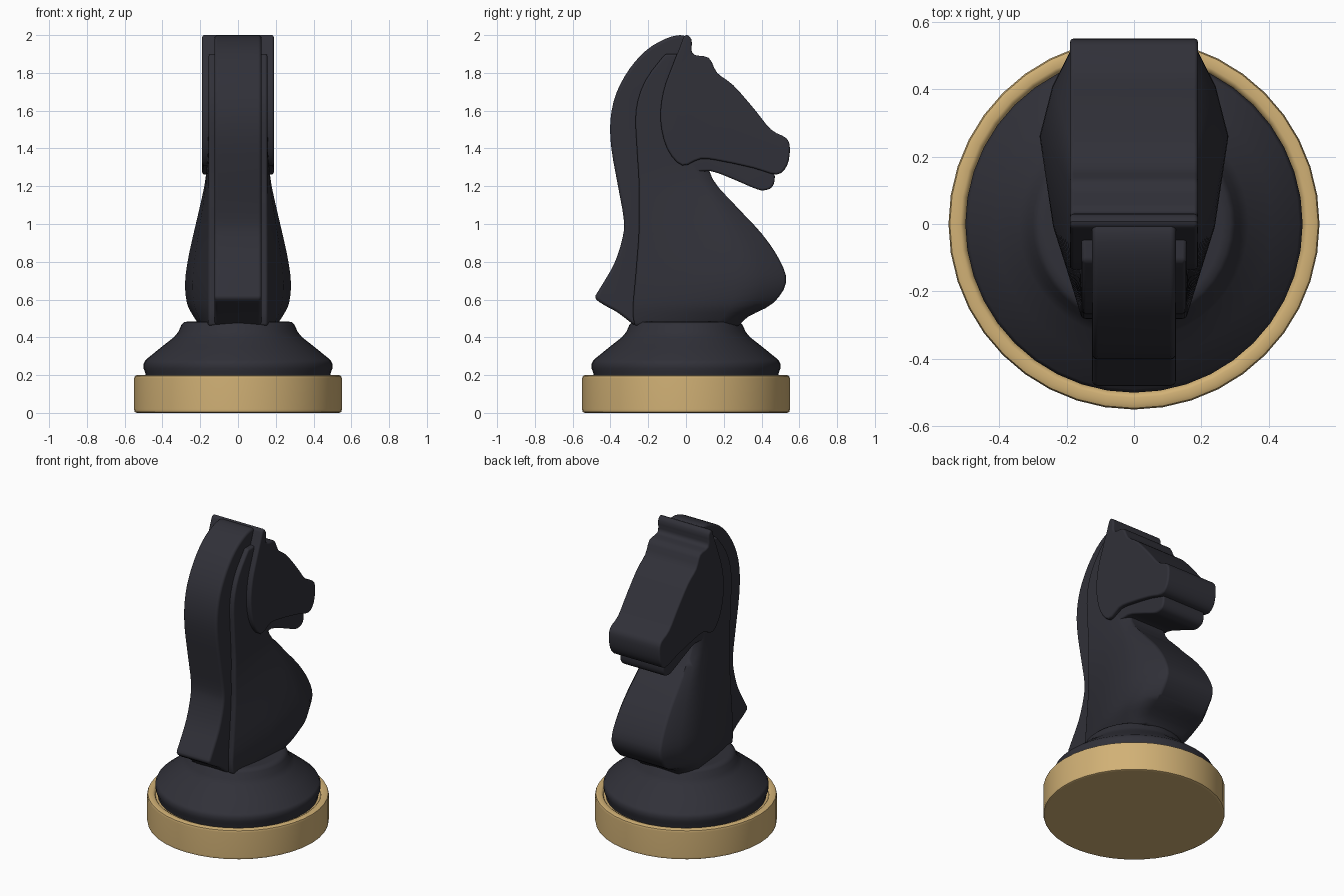
import bpy, bmesh, math

if "Cube" in bpy.data.objects:
    bpy.data.objects.remove(bpy.data.objects["Cube"])


def material(name, rgb):
    m = bpy.data.materials.new(name)
    m.diffuse_color = (*rgb, 1)
    m.use_nodes = True
    m.node_tree.nodes["Principled BSDF"].inputs["Base Color"].default_value = m.diffuse_color
    return m


black = material("charcoal_black", (0.03, 0.03, 0.04))
gold = material("warm_gold", (0.64, 0.44, 0.18))


def spline(pts, steps=3, closed=False):
    """Catmull-Rom curve through points of any dimension."""
    n, out = len(pts), []
    get = (lambda i: pts[i % n]) if closed else (lambda i: pts[max(0, min(n - 1, i))])
    for i in range(n if closed else n - 1):
        a, b, c, d = (get(i + k) for k in (-1, 0, 1, 2))
        for s in range(steps):
            t = s / steps
            out.append(tuple(0.5 * (2 * q + (r - p) * t + (2 * p - 5 * q + 4 * r - u) * t * t
                                    + (3 * q - p - 3 * r + u) * t ** 3)
                             for p, q, r, u in zip(a, b, c, d)))
    if not closed:
        out.append(tuple(pts[-1]))
    return out


def finish(bm, name, mat, bevel=0.0):
    bmesh.ops.recalc_face_normals(bm, faces=bm.faces[:])
    if bevel:
        sharp = [e for e in bm.edges if e.is_manifold and e.calc_face_angle(0) > math.radians(50)]
        bmesh.ops.bevel(bm, geom=sharp, offset=bevel, segments=3, profile=0.5,
                        affect='EDGES', clamp_overlap=False)
    mesh = bpy.data.meshes.new(name)
    bm.to_mesh(mesh)
    bm.free()
    mesh.materials.append(mat)
    ob = bpy.data.objects.new(name, mesh)
    bpy.context.collection.objects.link(ob)
    bpy.ops.object.select_all(action='DESELECT')
    ob.select_set(True)
    bpy.context.view_layer.objects.active = ob
    bpy.ops.object.shade_smooth_by_angle(angle=math.radians(40))
    ob.modifiers.new("weighted_normals", 'WEIGHTED_NORMAL').keep_sharp = True
    return ob


def loft(rings, name, mat, bevel=0.0):
    """Skin equal-length closed rings and cap both ends."""
    bm = bmesh.new()
    vs = [[bm.verts.new(p) for p in r] for r in rings]
    n = len(vs[0])
    for a, b in zip(vs, vs[1:]):
        for i in range(n):
            j = (i + 1) % n
            bm.faces.new((a[i], a[j], b[j], b[i]))
    bm.faces.new(vs[0][::-1])
    bm.faces.new(vs[-1])
    return finish(bm, name, mat, bevel)


def lathe(profile, name, mat, sides=40):
    loft([[(r * math.cos(math.tau * i / sides), r * math.sin(math.tau * i / sides), z)
           for i in range(sides)] for r, z in profile], name, mat)


def slab(profile, half, name, bevel):
    """Side profile in (y, z) extruded symmetrically along x."""
    loft([[(x, y, z) for y, z in profile] for x in (-half, half)], name, black, bevel)


# Gold foot with a small raised rim
lathe([(0.535, 0), (0.547, 0.006), (0.55, 0.02), (0.55, 0.183), (0.546, 0.195), (0.535, 0.2),
       (0.515, 0.2), (0.505, 0.195), (0.5, 0.185)], "foot_disc", gold)

# Flared pedestal
lathe([(0.485, 0.18), (0.492, 0.215), (0.5, 0.235), (0.5, 0.26), (0.49, 0.28), (0.41, 0.345),
       (0.34, 0.4), (0.315, 0.43), (0.3, 0.465), (0.285, 0.48), (0.26, 0.485)], "pedestal", black)

# Neck and chest: z, back y, widest y, front y, back / widest / front half-widths
stations = [
    (0.46, -0.27, 0.15, 0.28, 0.155, 0.20, 0.13),
    (0.51, -0.28, 0.20, 0.33, 0.155, 0.235, 0.155),
    (0.58, -0.28, 0.24, 0.46, 0.155, 0.27, 0.175),
    (0.69, -0.27, 0.26, 0.53, 0.155, 0.28, 0.18),
    (0.81, -0.26, 0.25, 0.495, 0.155, 0.265, 0.175),
    (0.95, -0.25, 0.20, 0.40, 0.155, 0.235, 0.165),
    (1.10, -0.25, 0.14, 0.26, 0.155, 0.20, 0.15),
    (1.24, -0.25, 0.06, 0.14, 0.155, 0.172, 0.135),
    (1.40, -0.26, 0.00, 0.10, 0.155, 0.16, 0.13),
    (1.60, -0.265, -0.05, 0.08, 0.155, 0.157, 0.13),
    (1.76, -0.215, -0.05, 0.05, 0.155, 0.156, 0.13),
    (1.90, -0.11, -0.05, 0.01, 0.155, 0.156, 0.13),
]
rings = []
for z, yb, ym, yf, wb, wm, wf in spline(stations):
    half = [(wb, yb), (wb + 0.68 * (wm - wb), yb + 0.5 * (ym - yb)), (wm, ym),
            (wf + 0.62 * (wm - wf), ym + 0.55 * (yf - ym)), (wf, yf)]
    rings.append([(x, y, z) for x, y in half] + [(-x, y, z) for x, y in reversed(half)])
loft(rings, "neck", black, 0.012)

# Mane strip down the back
outer = spline([(0.015, 1.985), (-0.03, 2.0), (-0.11, 1.98), (-0.21, 1.92), (-0.30, 1.82), (-0.37, 1.69),
                (-0.4, 1.55), (-0.395, 1.4), (-0.36, 1.2), (-0.33, 1.03), (-0.335, 0.93),
                (-0.38, 0.79), (-0.455, 0.66), (-0.48, 0.61), (-0.44, 0.575), (-0.36, 0.53), (-0.27, 0.46)])
inner = spline([(-0.2, 0.5), (-0.19, 1.0), (-0.2, 1.5), (-0.12, 1.75), (0.0, 1.88)])
slab(outer + inner, 0.125, "mane", 0.018)

# Head with ear crest, forehead, muzzle and cheek
head = [(-0.005, 2.0), (0.03, 1.975), (0.035, 1.9), (0.12, 1.88), (0.165, 1.8), (0.25, 1.735),
        (0.36, 1.61), (0.45, 1.5), (0.53, 1.455), (0.55, 1.4), (0.535, 1.31), (0.48, 1.262),
        (0.36, 1.295), (0.2, 1.33), (0.08, 1.345), (-0.02, 1.31), (-0.1, 1.4), (-0.135, 1.55),
        (-0.12, 1.7), (-0.075, 1.83), (-0.035, 1.93)]
slab(spline(head, closed=True), 0.19, "head", 0.012)

# Lower jaw and lip
jaw = [(0.0, 1.4), (0.25, 1.37), (0.44, 1.32), (0.47, 1.25), (0.455, 1.195), (0.41, 1.178),
       (0.36, 1.19), (0.25, 1.237), (0.13, 1.28), (0.0, 1.28)]
slab(spline(jaw, closed=True), 0.162, "lower_jaw", 0.012)
